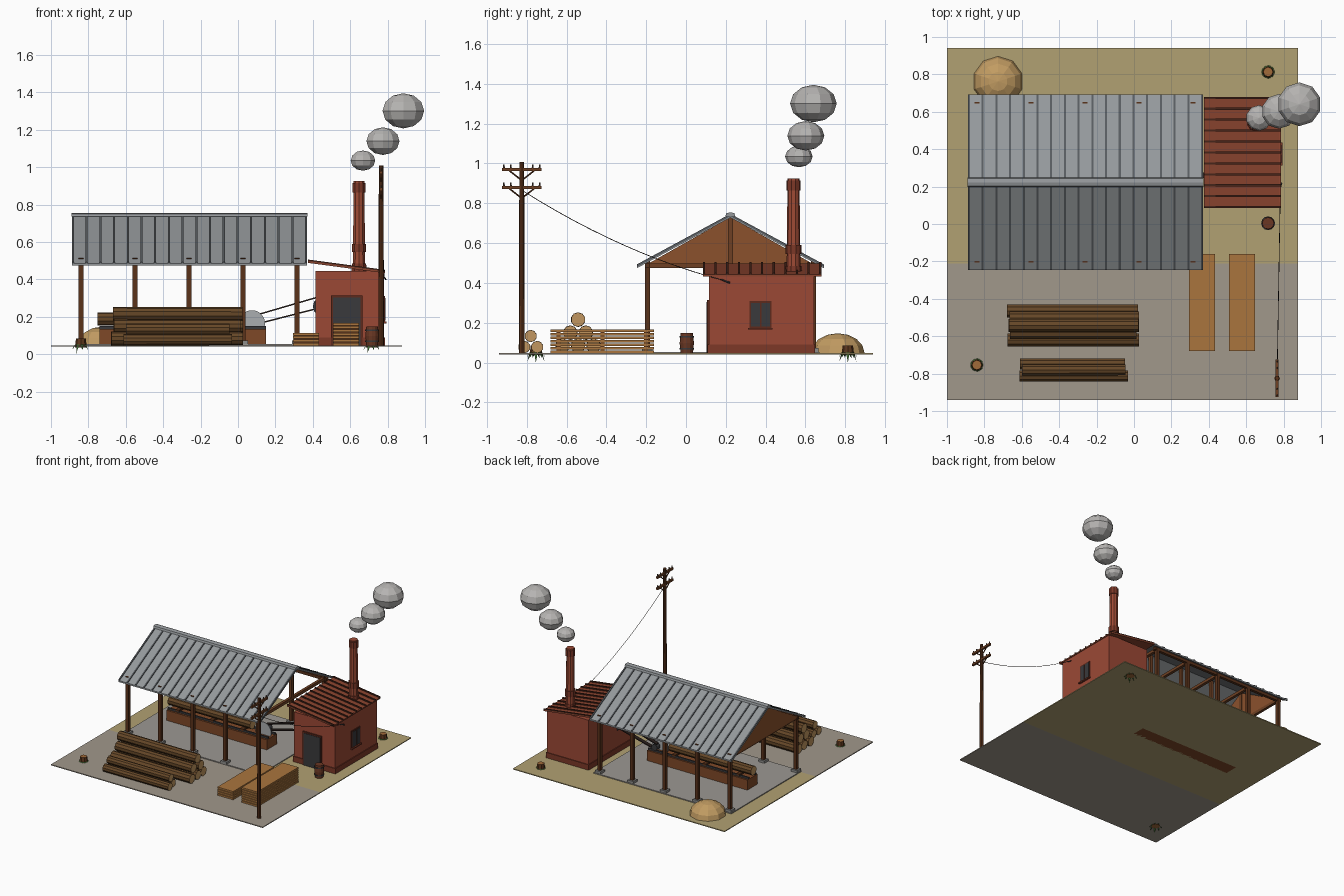
import bpy, bmesh, math, random
from mathutils import Vector, Matrix

if "Cube" in bpy.data.objects:
    bpy.data.objects.remove(bpy.data.objects["Cube"])
random.seed(4)
G = 0.047          # ground level
MATS = {}

def mat(hexc):
    if hexc not in MATS:
        m = bpy.data.materials.new("paint_" + hexc)
        m.diffuse_color = [(int(hexc[i:i + 2], 16) / 255) ** 2.2 for i in (0, 2, 4)] + [1]
        m.use_nodes = True
        m.node_tree.nodes["Principled BSDF"].inputs["Base Color"].default_value = m.diffuse_color
        MATS[hexc] = m
    return MATS[hexc]

def finish(name, bm, *colors):
    bmesh.ops.recalc_face_normals(bm, faces=bm.faces[:])
    me = bpy.data.meshes.new(name)
    bm.to_mesh(me)
    bm.free()
    for c in colors:
        me.materials.append(mat(c))
    ob = bpy.data.objects.new(name, me)
    bpy.context.collection.objects.link(ob)
    return ob

def box(name, x, y, z, color):
    bm = bmesh.new()
    size = Matrix.Diagonal((x[1] - x[0], y[1] - y[0], z[1] - z[0], 1))
    mid = Matrix.Translation((sum(x) / 2, sum(y) / 2, sum(z) / 2))
    bmesh.ops.create_cube(bm, size=1, matrix=mid @ size)
    return finish(name, bm, color)

def rod(name, p, q, r1, r2, n, color, cap=None):
    p, q = Vector(p), Vector(q)
    bm = bmesh.new()
    m = Matrix.Translation((p + q) / 2) @ (q - p).to_track_quat('Z', 'Y').to_matrix().to_4x4()
    bmesh.ops.create_cone(bm, cap_ends=True, segments=n, radius1=r1, radius2=r2, depth=(q - p).length, matrix=m)
    for f in bm.faces:
        f.material_index = 1 if cap and len(f.verts) > 4 else 0
    return finish(name, bm, color, *([cap] if cap else []))

def prism(name, profile, a, b, axis, color):
    # extrude a (horizontal, z) profile along x or y
    bm = bmesh.new()
    pt = (lambda u, z: (a, u, z)) if axis == 'x' else (lambda u, z: (u, a, z))
    f = bm.faces.new([bm.verts.new(pt(u, z)) for u, z in profile])
    ext = bmesh.ops.extrude_face_region(bm, geom=[f])
    vs = [v for v in ext['geom'] if isinstance(v, bmesh.types.BMVert)]
    bmesh.ops.translate(bm, verts=vs, vec=(b - a, 0, 0) if axis == 'x' else (0, b - a, 0))
    return finish(name, bm, color)

def repeat(ob, n, step):
    m = ob.modifiers.new("repeat", 'ARRAY')
    m.count = n
    m.use_relative_offset = False
    m.use_constant_offset = True
    m.constant_offset_displace = step

def ball(name, c, r, rz, u, v, color, half=False):
    bm = bmesh.new()
    bmesh.ops.create_uvsphere(bm, u_segments=u, v_segments=v, radius=1,
                              matrix=Matrix.Translation(c) @ Matrix.Diagonal((r, r, rz, 1)))
    if half:
        bmesh.ops.bisect_plane(bm, geom=bm.verts[:] + bm.edges[:] + bm.faces[:],
                               plane_co=c, plane_no=(0, 0, -1), clear_outer=True)
    return finish(name, bm, color)

WOOD, PLANK, BARK, CUT = '5A3520', 'A87440', '66492C', 'C09560'
BRICK, DARKBRICK, TIN, RIB, IRON = '9A4A38', '7C3B2C', '93979A', '585C60', '3C3C3E'

# ground and shed floor
box("yard_dirt", (-1, .877), (-.94, -.21), (.04, G), 'A0978A')
box("yard_grass", (-1, .877), (-.21, .94), (.04, G), 'B0A072')
box("shed_floor", (-.87, .35), (-.22, .67), (G - .005, .054), '9B9791')

# shed posts, footings, ties
YC = .223
post_x = [-.84 + i * .289 for i in range(5)]
for x in post_x:
    for s in (-1, 1):
        y = YC + s * .417
        box("shed_post", (x - .013, x + .013), (y - .013, y + .013), (G, .513), WOOD)
        box("post_footing", (x - .026, x + .026), (y - .026, y + .026), (G, .072), '8C8C8A')
    box("tie_beam", (x - .011, x + .011), (YC - .417, YC + .417), (.474, .497), '6E4228')
    box("king_post", (x - .011, x + .011), (YC - .012, YC + .012), (.49, .73), '6E4228')
for s in (-1, 1):
    y = YC + s * .417
    box("eave_beam", (-.86, .345), (y - .011, y + .011), (.474, .497), WOOD)
prism("gable_boards", [(YC - .43, .487), (YC + .43, .487), (YC, .73)], -.855, -.835, 'x', '8A5230')

# shed roof with ribs
for s in (-1, 1):
    e = YC + s * .47
    prism("shed_roof", [(YC, .74), (e, .486), (e, .474), (YC, .728)], -.888, .369, 'x', TIN)
    rib = prism("roof_rib", [(YC, .747), (e, .493), (e, .48), (YC, .735)], -.888, -.877, 'x', RIB)
    repeat(rib, 18, (.0733, 0, 0))
prism("ridge_cap", [(YC - .025, .735), (YC - .02, .75), (YC, .755), (YC + .02, .75), (YC + .025, .735)],
      -.89, .371, 'x', TIN)

# brick house with lean-to roof
box("house_walls", (.415, .78), (.115, .643), (G, .444), BRICK)
box("house_plinth", (.409, .786), (.109, .649), (G, .09), DARKBRICK)
prism("house_roof", [(.374, .498), (.786, .443), (.786, .433), (.374, .488)], .085, .68, 'y', '8A4632')
rib = prism("house_roof_rib", [(.374, .506), (.787, .451), (.787, .44), (.374, .495)], .085, .096, 'y', '4A2A20')
repeat(rib, 11, (0, .0584, 0))
box("door_frame", (.497, .665), (.106, .12), (G, .315), '5E2E22')
box("door", (.508, .655), (.103, .115), (G, .304), IRON)
box("window_frame", (.775, .785), (.318, .429), (.17, .31), '5E2E22')
for y in (.327, .378):
    box("window_pane", (.78, .788), (y, y + .044), (.18, .3), IRON)
box("window_sill", (.775, .795), (.312, .435), (.165, .174), DARKBRICK)

# chimney and smoke
CX, CY = .647, .54
for name, r1, r2, z0, z1 in [("chimney", .035, .03, .43, .925), ("chimney_collar", .04, .04, .545, .59),
                             ("chimney_cap", .036, .036, .865, .915), ("chimney_base", .044, .04, .43, .485)]:
    rod(name, (CX, CY, z0), (CX, CY, z1), r1, r2, 10, '9C4C38' if name == "chimney" else DARKBRICK)
for x, y, z, r, rz in [(.668, .567, 1.035, .069, .054), (.775, .602, 1.139, .093, .074), (.884, .64, 1.301, .117, .094)]:
    ball("smoke_puff", (x, y, z), r, rz, 10, 6, 'B4B2B0')

# saw bench, log, blade and belt drive
box("saw_bench", (-.74, .15), (.15, .28), (.04, .135), '7E4A2C')
for y in (.165, .255):
    box("bench_rail", (-.74, .15), (y, y + .012), (.135, .15), IRON)
for x in (-.65, -.35, -.08):
    box("log_cradle", (x - .015, x + .015), (.16, .27), (.145, .158), WOOD)
rod("bench_log", (-.75, .215, .188), (-.02, .215, .188), .036, .036, 10, BARK, CUT)
rod("saw_blade", (.075, .212, .165), (.075, .218, .165), .07, .07, 20, 'A8ACAE')
rod("saw_pulley", (.085, .24, .175), (.085, .28, .175), .025, .025, 12, IRON)
rod("wall_pulley", (.45, .24, .255), (.45, .28, .255), .05, .05, 12, IRON)
for p, q in [((.07, .197), (.43, .332)), ((.1, .157), (.43, .272))]:
    prism("drive_belt", [(p[0], p[1]), (q[0], q[1] - .03), (q[0], q[1] - .022), (p[0], p[1] + .008)],
          .245, .275, 'y', '2E2522')

# log piles
def pile(name, y, r, rows, x0, x1):
    for k in range(rows):
        for i in range(rows - k):
            yy = y + (i - (rows - k - 1) / 2) * r * 2.1
            z = G + r + k * r * 1.78
            a, b = x0 + random.uniform(0, .02), x1 - random.uniform(0, .02)
            rod(name, (a, yy, z), (b, yy, z), r, r * .97, 10, BARK, CUT)
pile("long_log", -.542, .037, 3, -.68, .03)
pile("short_log", -.78, .031, 2, -.615, -.03)

# lumber stacks: board layers on stickers
for x0, layers in ((.294, 4), (.508, 7)):
    board = box("lumber_layer", (x0, x0 + .139), (-.68, -.16), (G, G + .0135), PLANK)
    repeat(board, layers, (0, 0, .0178))
    for y in (-.65, -.43, -.21):
        box("lumber_sticker", (x0 + .003, x0 + .136), (y, y + .02), (G, G + .0178 * layers - .006), WOOD)

# barrel
for z0, z1, r1, r2 in ((G, .098, .031, .036), (.098, .148, .036, .031)):
    rod("barrel", (.717, .004, z0), (.717, .004, z1), r1, r2, 12, '6A3A28')
for z in (.065, .125):
    rod("barrel_hoop", (.717, .004, z), (.717, .004, z + .008), .037, .037, 12, IRON)

# stumps with drooping leaves
for x, y in ((.717, .813), (-.84, -.754)):
    rod("stump", (x, y, G - .01), (x, y, .085), .032, .026, 8, '5E3A22', 'A06A3C')
    bm = bmesh.new()
    for i in range(9):
        a = i * math.tau / 9
        d, t = Vector((math.cos(a), math.sin(a), 0)), Vector((-math.sin(a), math.cos(a), 0)) * .009
        c = Vector((x, y, 0))
        tip = .004 if i % 3 == 0 else .022
        pts = [c + d * .012 + Vector((0, 0, .055)), c + d * .032 + t + Vector((0, 0, .05)),
               c + d * .05 + Vector((0, 0, 0 if i == 0 else tip)), c + d * .032 - t + Vector((0, 0, .05))]
        bm.faces.new([bm.verts.new(p) for p in pts])
    finish("stump_leaves", bm, '3F6A33')

# sawdust mound
ball("sawdust_mound", (-.727, .762, G), .135, .1, 10, 8, 'C09A62', half=True)

# utility pole, crossarms and wire
PX, PY = .765, -.825
rod("utility_pole", (PX, PY, G), (PX, PY, 1.008), .015, .012, 8, WOOD)
for z in (.97, .88):
    box("crossarm", (PX - .008, PX + .008), (PY - .1, PY + .1), (z - .008, z + .008), '6E4228')
    for s in (-1, 1):
        rod("arm_brace", (PX, PY + s * .065, z - .004), (PX, PY, z - .055), .004, .004, 6, WOOD)
        for d in (.055, .09):
            rod("insulator", (PX, PY + s * d, z + .006), (PX, PY + s * d, z + .024), .005, .004, 6, '5A4A40')
cu = bpy.data.curves.new("power_wire", 'CURVE')
cu.dimensions = '3D'
cu.bevel_depth = .0018
cu.bevel_resolution = 0
sp = cu.splines.new('POLY')
sp.points.add(12)
for i in range(13):
    t = i / 12
    z = .866 * (1 - t) + .405 * t - .2 * t * (1 - t)
    sp.points[i].co = (PX + .018 * t, PY + t * 1.045, z, 1)
cu.materials.append(mat('2A2422'))
bpy.context.collection.objects.link(bpy.data.objects.new("power_wire", cu))
rod("wire_bracket", (.775, .17, .42), (.79, .22, .4), .004, .004, 6, IRON)
